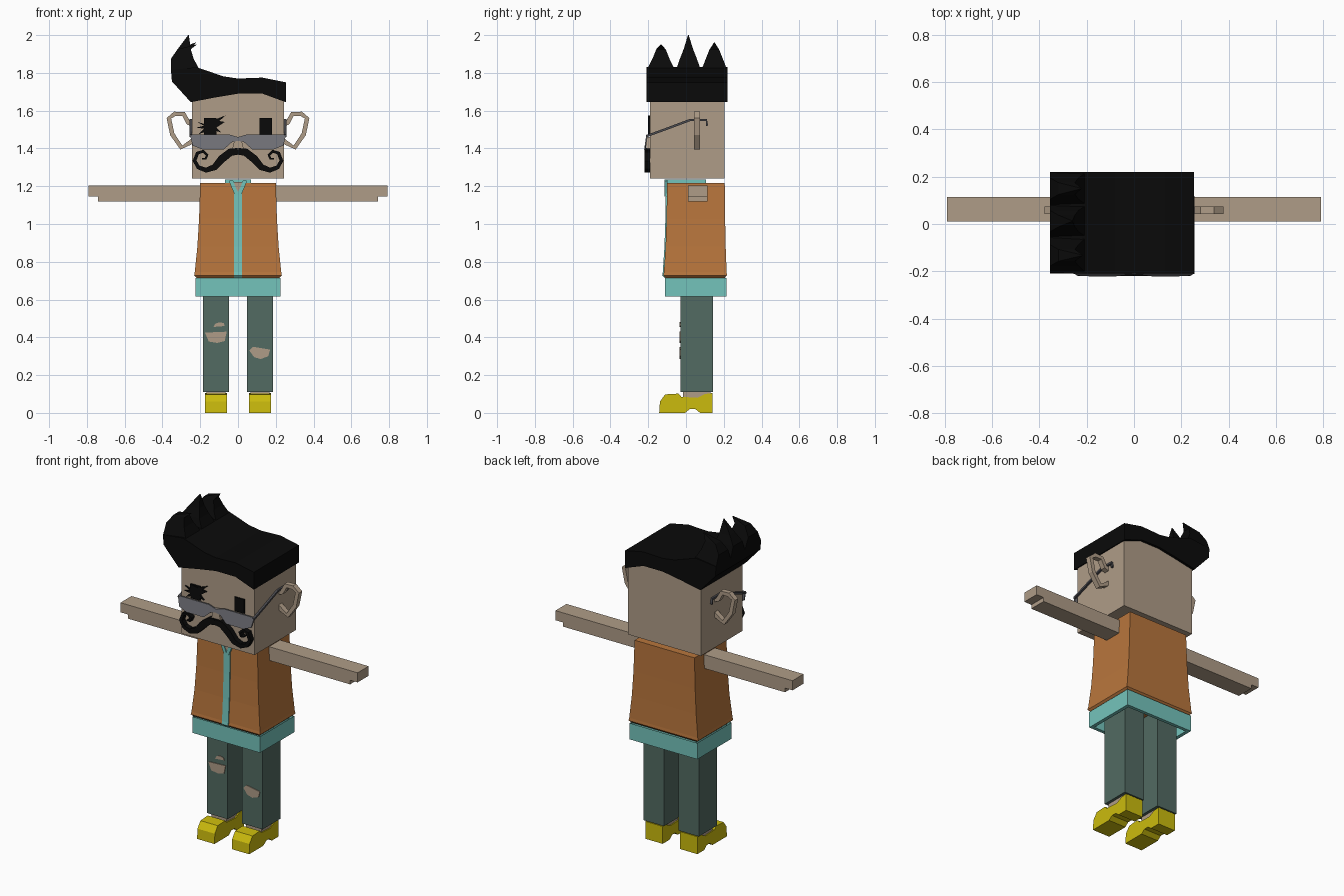
import bpy
import bmesh
from mathutils import Vector

if "Cube" in bpy.data.objects:
    bpy.data.objects.remove(bpy.data.objects["Cube"])


def material(name, r, g, b):
    m = bpy.data.materials.new(name)
    m.use_nodes = True
    m.diffuse_color = (r, g, b, 1)
    shader = m.node_tree.nodes["Principled BSDF"]
    shader.inputs["Base Color"].default_value = (r, g, b, 1)
    shader.inputs["Roughness"].default_value = 0.8
    return m


SKIN = material("skin", .43, .335, .245)
ORANGE = material("orange", .48, .18, .046)
TURQUOISE = material("turquoise", .175, .55, .5)
TROUSER = material("dark green grey", .084, .145, .122)
YELLOW = material("yellow", .6, .5, .004)
BLACK = material("black", .003, .003, .003)
LENS = material("lens grey", .17, .17, .19)
FRAME = material("frame grey", .07, .07, .08)


def finish(name, bm, mat):
    bmesh.ops.recalc_face_normals(bm, faces=bm.faces)
    mesh = bpy.data.meshes.new(name)
    bm.to_mesh(mesh)
    bm.free()
    mesh.materials.append(mat)
    obj = bpy.data.objects.new(name, mesh)
    bpy.context.collection.objects.link(obj)
    return obj


def place(axis, u, v, depth):
    """Point from 2D profile: axis x uses (y, z), axis y uses (x, z)."""
    return (depth, u, v) if axis == "x" else (u, depth, v)


def prism(name, pts, axis, a, b, mat):
    """Extrude a closed outline along an axis."""
    bm = bmesh.new()
    rows = [[bm.verts.new(place(axis, u, v, d)) for u, v in pts] for d in (a, b)]
    for row in rows:
        bm.faces.new(row)
    n = len(pts)
    for i in range(n):
        j = (i + 1) % n
        bm.faces.new((rows[0][i], rows[0][j], rows[1][j], rows[1][i]))
    return finish(name, bm, mat)


def strip(name, pts, widths, axis, a, b, mat):
    """Flat bar of varying width that follows a path."""
    bm = bmesh.new()
    pts = [Vector(p) for p in pts]
    rings = []
    for i, p in enumerate(pts):
        t = (pts[min(i + 1, len(pts) - 1)] - pts[max(i - 1, 0)]).normalized()
        side = Vector((-t.y, t.x)) * widths[i] / 2
        corners = [(p + side, a), (p - side, a), (p - side, b), (p + side, b)]
        rings.append([bm.verts.new(place(axis, q.x, q.y, d)) for q, d in corners])
    skin_rings(bm, rings, True)
    return finish(name, bm, mat)


def skin_rings(bm, rings, caps):
    for lo, hi in zip(rings, rings[1:]):
        for k in range(4):
            m = (k + 1) % 4
            bm.faces.new((lo[k], lo[m], hi[m], hi[k]))
    if caps:
        bm.faces.new(rings[0])
        bm.faces.new(rings[-1])


def loft(name, rings, mat, caps=True):
    """Join rectangles given as (x0, x1, y0, y1, z)."""
    bm = bmesh.new()
    loops = [[bm.verts.new(c) for c in ((x0, y0, z), (x1, y0, z), (x1, y1, z), (x0, y1, z))]
             for x0, x1, y0, y1, z in rings]
    skin_rings(bm, loops, caps)
    return finish(name, bm, mat)


def box(name, x0, x1, y0, y1, z0, z1, mat):
    return loft(name, [(x0, x1, y0, y1, z0), (x0, x1, y0, y1, z1)], mat)


# Head and hair
box("head", -.243, .243, -.19, .205, 1.24, 1.7, SKIN)
hair = [(-.25, 1.645), (-.12, 1.67), (0, 1.69), (.13, 1.69), (.253, 1.645), (.253, 1.75),
        (.13, 1.775), (0, 1.77), (-.08, 1.782), (-.16, 1.81), (-.22, 1.83), (-.355, 1.815),
        (-.35, 1.755)]
prism("hair", hair, "y", -.21, .22, BLACK)
for y0, y1, tip_x, tip_z in ((-.21, -.055, -.22, 1.95), (-.055, .08, -.262, 2), (.08, .22, -.225, 1.96)):
    mid = (y0 + y1) / 2
    loft("hair_spike", [(-.355, -.2, y0, y1, 1.81), (-.355, -.235, mid - .045, mid + .045, 1.875),
                        (-.32, -.25, mid - .025, mid + .025, 1.925),
                        (tip_x - .002, tip_x + .002, mid - .002, mid + .002, tip_z)], BLACK)

# Eyes, with lashes on the right one
for s in (1, -1):
    box("eye", s * .115, s * .18, -.198, -.185, 1.475, 1.56, BLACK)
lashes = [(-.215, 1.54), (-.18, 1.53), (-.18, 1.56), (-.13, 1.55), (-.065, 1.575), (-.1, 1.545),
          (-.07, 1.54), (-.115, 1.51), (-.09, 1.485), (-.14, 1.5), (-.21, 1.475), (-.18, 1.505),
          (-.22, 1.51), (-.18, 1.52)]
prism("eyelashes", lashes, "y", -.2, -.185, BLACK)

# Nose
prism("nose", [(-.03, 1.4), (.03, 1.4), (.015, 1.46), (-.015, 1.46)], "y", -.21, -.185, SKIN)

# Moustache, ears and glasses, mirrored
curl = [(0, 1.385), (.04, 1.38), (.085, 1.345), (.125, 1.3), (.17, 1.285), (.21, 1.3), (.23, 1.335),
        (.215, 1.375), (.185, 1.385), (.163, 1.365), (.172, 1.345), (.19, 1.345)]
curl_width = [.035, .04, .042, .034, .026, .022, .02, .018, .016, .014, .012, .006]
ear = [(.23, 1.525), (.262, 1.535), (.288, 1.582), (.335, 1.583), (.366, 1.56), (.348, 1.475),
       (.3, 1.405), (.255, 1.43), (.23, 1.45)]
lens = [(0, 1.46), (.05, 1.475), (.255, 1.475), (.24, 1.415), (.19, 1.395), (.075, 1.395), (.03, 1.435), (0, 1.44)]
temple = [(-.21, 1.465), (-.1, 1.505), (.02, 1.55), (.108, 1.55), (.112, 1.52)]
for s in (1, -1):
    strip("moustache_half", [(s * x, z) for x, z in curl], curl_width, "y", -.22, -.185, BLACK)
    strip("ear", [(s * x, z) for x, z in ear], [.024] * len(ear), "y", .042, .073, SKIN)
    glass = prism("glasses_lens", [(s * x, z) for x, z in lens], "y", -.21, -.202, LENS)
    for v in glass.data.vertices:
        v.co.y -= (1.475 - v.co.z) * .14
    strip("glasses_temple", temple, [.012] * len(temple), "x", s * .244, s * .256, FRAME)

# Vest: half width, front, back and height of each level
levels = [(.218, -.108, .205, .715), (.232, -.12, .217, .728), (.229, -.117, .215, .745),
          (.215, -.108, .21, .88), (.206, -.103, .207, 1.03), (.2, -.1, .205, 1.217)]
loft("vest", [(-w, w, f, b, z) for w, f, b, z in levels], ORANGE)
loft("zip_strip", [(-.021, .021, f - .006, f + .01, z) for w, f, b, z in levels], TURQUOISE)
box("collar", -.07, .07, -.1, .105, 1.21, 1.236, TURQUOISE)
prism("neck_opening", [(-.03, 1.222), (.03, 1.222), (0, 1.17)], "y", -.109, -.09, SKIN)
for s in (1, -1):
    strip("collar_edge", [(s * .038, 1.232), (s * .006, 1.15)], [.022, .018], "y", -.113, -.09, TURQUOISE)

# Hollow shirt hem
outer, inner = (-.226, .226, -.112, .215), (-.205, .205, -.092, .195)
loft("shirt_hem", [(*inner, .72), (*inner, .615), (*outer, .615), (*outer, .713)], TURQUOISE, False)

# Arms, legs and shoes, mirrored
arm = [(.19, 1.12), (.742, 1.12), (.742, 1.145), (.792, 1.145), (.792, 1.203), (.19, 1.203)]
shoe = [(-.142, 0), (-.138, .06), (-.11, .098), (-.04, .102), (-.025, .085), (.06, .08), (.1, .1),
        (.14, .105), (.14, 0), (.075, 0), (.05, .02), (.02, .02), (-.005, 0)]
for s in (1, -1):
    prism("arm", [(s * x, z) for x, z in arm], "y", .01, .115, SKIN)
    box("trouser_leg", s * .048, s * .185, -.03, .142, .11, .725, TROUSER)
    box("ankle", s * .065, s * .168, -.015, .13, .06, .115, SKIN)
    prism("shoe", shoe, "x", s * .058, s * .174, YELLOW)

# Torn patches on the trousers
tears = [[(-.175, .425), (-.06, .43), (-.07, .38), (-.11, .37), (-.155, .378)],
         [(-.13, .455), (-.07, .46), (-.075, .475), (-.1, .48), (-.12, .472)],
         [(.06, .33), (.08, .35), (.17, .335), (.16, .3), (.12, .285), (.085, .295)]]
for tear in tears:
    prism("trouser_tear", tear, "y", -.034, -.027, SKIN)
